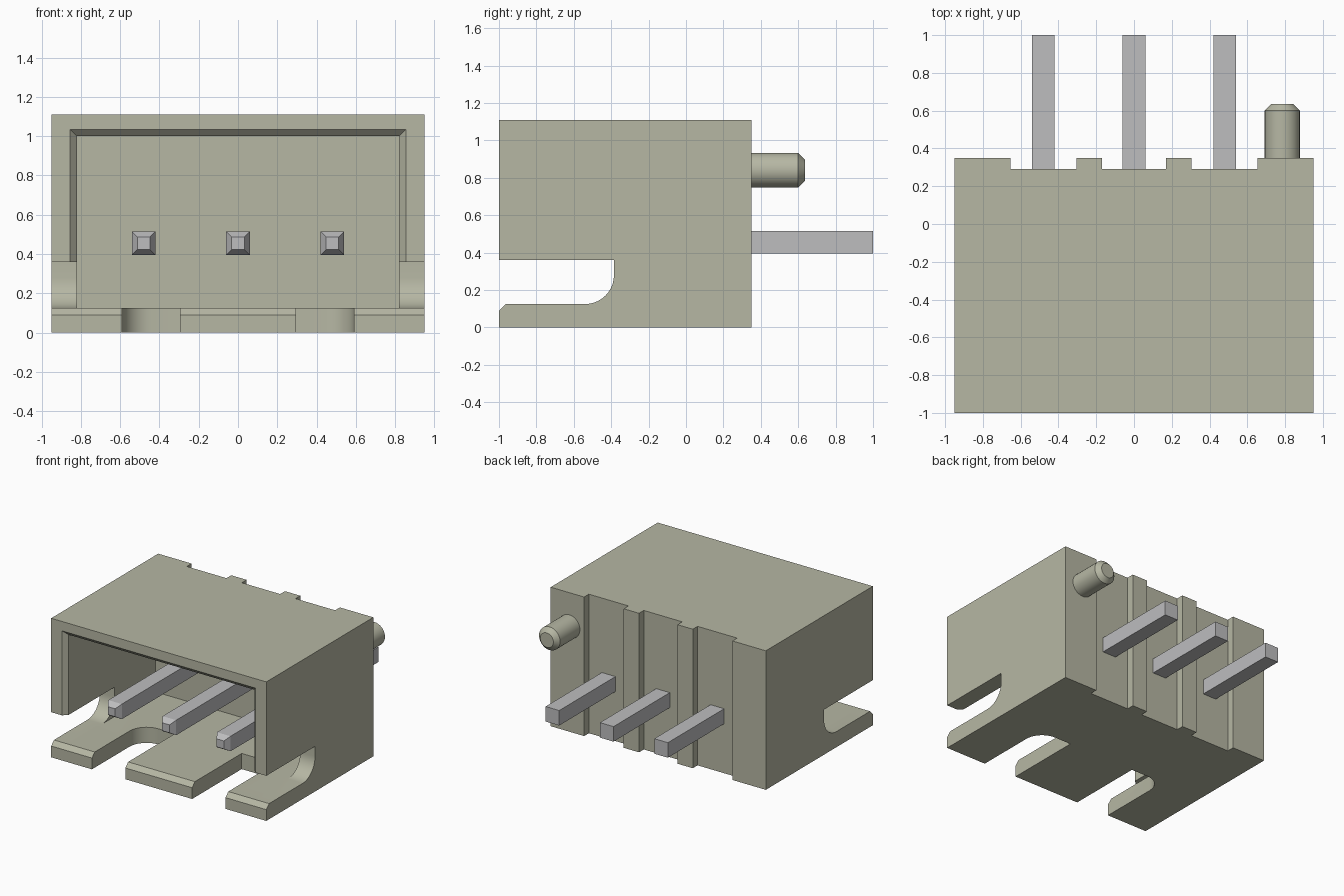
import bpy, bmesh, math

default = bpy.data.objects.get("Cube")
if default:
    bpy.data.objects.remove(default, do_unlink=True)


def material(name, rgb):
    m = bpy.data.materials.new(name)
    m.diffuse_color = (*rgb, 1)
    m.use_nodes = True
    m.node_tree.nodes["Principled BSDF"].inputs["Base Color"].default_value = (*rgb, 1)
    return m


BEIGE = material("beige plastic", (0.468, 0.474, 0.370))
METAL = material("grey metal", (0.51, 0.51, 0.52))


def loft(name, rings, mat):
    """Skin a closed solid through rings that have equal point counts."""
    bm = bmesh.new()
    vs = [[bm.verts.new(p) for p in ring] for ring in rings]
    n = len(vs[0])
    for a, b in zip(vs, vs[1:]):
        for i in range(n):
            j = (i + 1) % n
            bm.faces.new((a[i], a[j], b[j], b[i]))
    bm.faces.new(vs[0][::-1])
    bm.faces.new(vs[-1])
    bmesh.ops.recalc_face_normals(bm, faces=bm.faces)
    me = bpy.data.meshes.new(name)
    bm.to_mesh(me)
    bm.free()
    me.materials.append(mat)
    ob = bpy.data.objects.new(name, me)
    bpy.context.collection.objects.link(ob)
    return ob


def rect(x0, x1, z0, z1, y):
    return [(x0, y, z0), (x1, y, z0), (x1, y, z1), (x0, y, z1)]


def square(x, z, h, y):
    return rect(x - h, x + h, z - h, z + h, y)


def circle(x, z, r, y, n=32):
    return [(x + r * math.cos(math.tau * i / n), y, z + r * math.sin(math.tau * i / n))
            for i in range(n)]


def arc(cx, cy, r, a0, a1, n=10):
    return [(cx + r * math.cos(math.radians(a0 + (a1 - a0) * i / n)),
             cy + r * math.sin(math.radians(a0 + (a1 - a0) * i / n))) for i in range(n + 1)]


def smooth(ob):
    bpy.ops.object.select_all(action="DESELECT")
    ob.select_set(True)
    bpy.context.view_layer.objects.active = ob
    bpy.ops.object.shade_smooth_by_angle(angle=math.radians(30))


def cut(ob, cutter):
    """Subtract the cutter, keep the result and discard the cutter."""
    mod = ob.modifiers.new("cut", "BOOLEAN")
    mod.operation, mod.solver, mod.object = "DIFFERENCE", "EXACT", cutter
    dg = bpy.context.evaluated_depsgraph_get()
    me = bpy.data.meshes.new_from_object(ob.evaluated_get(dg))
    ob.modifiers.clear()
    ob.data = me
    me.name = ob.name
    bpy.data.objects.remove(cutter, do_unlink=True)


# Housing: plan outline with ribs on the back, extruded upward
half = [(0.95, -1), (0.95, 0.35), (0.655, 0.35), (0.655, 0.29),
        (0.305, 0.29), (0.305, 0.35), (0.17, 0.35), (0.17, 0.29)]
plan = half + [(-x, y) for x, y in reversed(half)]
housing = loft("housing", [[(x, y, z) for x, y in plan] for z in (0, 1.11)], BEIGE)

# Open cavity with a flared mouth
cut(housing, loft("cavity_cutter", [
    rect(-0.905, 0.905, 0.125, 1.085, -1.05),
    rect(-0.82, 0.82, 0.125, 1.0, -0.965),
    rect(-0.82, 0.82, 0.125, 1.0, 0.13)], BEIGE))

# Slots through both side walls, with the bevelled front lip of the floor
side = ([(-1.05, 0.36), (-0.385, 0.36)] + arc(-0.54, 0.28, 0.155, 0, -90)
        + [(-0.965, 0.125), (-1.05, 0.04)])
cut(housing, loft("side_slot_cutter", [[(x, y, z) for y, z in side] for x in (-1.1, 1.1)], BEIGE))

# Floor slots with a rounded outer corner
floor = [(0.295, -1.1), (0.59, -1.1)] + arc(0.44, -0.525, 0.15, 0, 90) + [(0.295, -0.375)]
for s in (1, -1):
    cut(housing, loft("floor_slot_cutter",
                      [[(s * x, y, z) for x, y in floor] for z in (-0.1, 0.25)], BEIGE))
smooth(housing)

# Contact pins with tapered tips
for label, x in (("right", -0.48), ("middle", 0.0), ("left", 0.48)):
    loft("contact_pin_" + label, [square(x, 0.455, 0.032, -0.91),
                                  square(x, 0.455, 0.06, -0.865),
                                  square(x, 0.455, 0.06, 1.0)], METAL)

# Locating peg on the back
peg = loft("locating_peg", [circle(0.785, 0.84, r, y) for r, y in
                            ((0.093, 0.33), (0.093, 0.60), (0.058, 0.635))], BEIGE)
smooth(peg)
